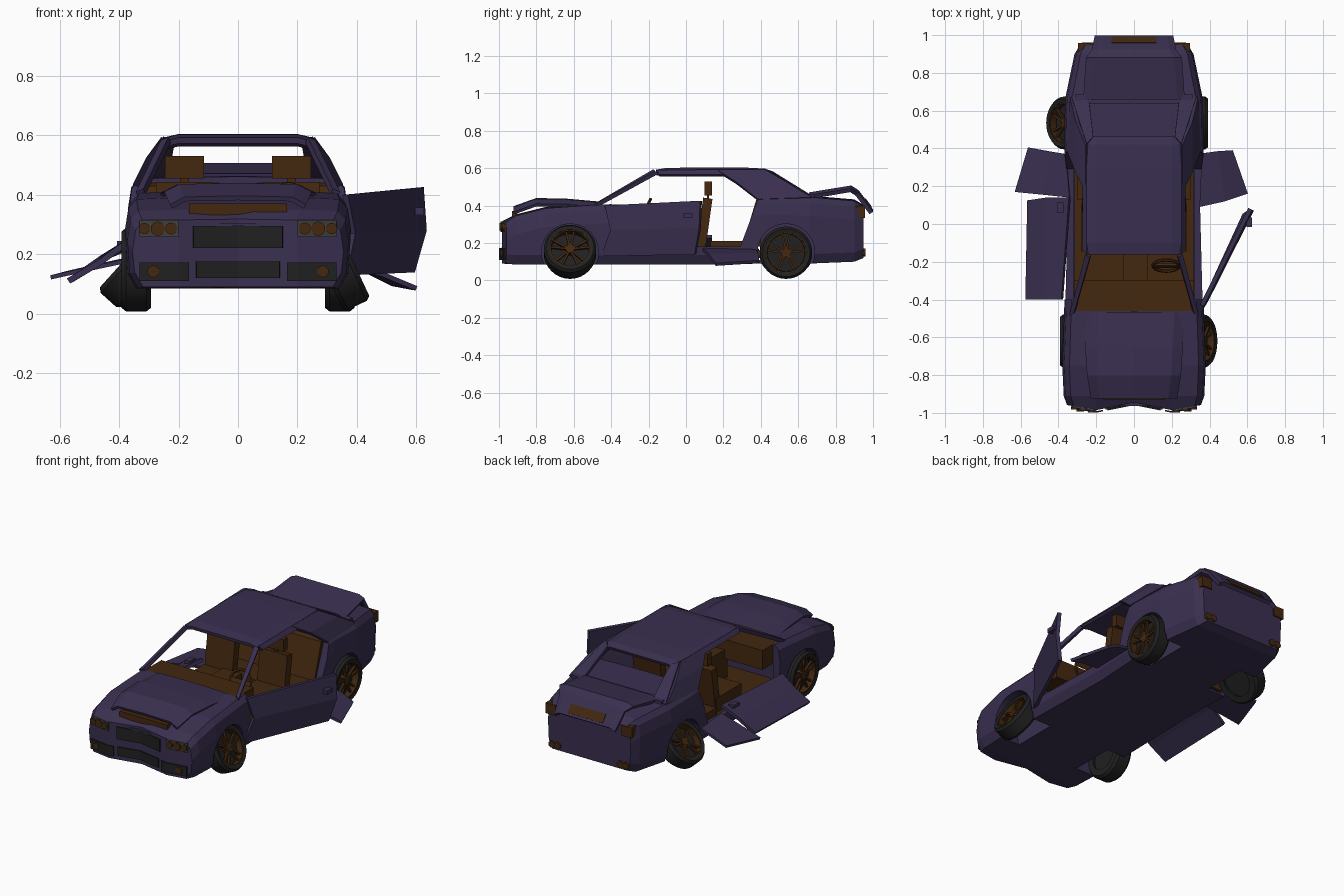
import bpy, bmesh, math
from mathutils import Matrix, Vector

if "Cube" in bpy.data.objects:
    bpy.data.objects.remove(bpy.data.objects["Cube"], do_unlink=True)


def material(name, rgb):
    m = bpy.data.materials.new(name)
    m.use_nodes = True
    m.diffuse_color = (*rgb, 1)
    bsdf = m.node_tree.nodes["Principled BSDF"]
    bsdf.inputs["Base Color"].default_value = (*rgb, 1)
    bsdf.inputs["Roughness"].default_value = 0.7
    return m


PURPLE = material("dark purple paint", (0.042, 0.029, 0.08))
BROWN = material("dark brown", (0.056, 0.021, 0.005))
BLACK = material("charcoal", (0.015, 0.015, 0.015))
GREY = material("lamp grey", (0.05, 0.046, 0.045))


def finish(name, bm, mat, matrix=Matrix(), smooth=False):
    bmesh.ops.recalc_face_normals(bm, faces=bm.faces)
    me = bpy.data.meshes.new(name)
    bm.to_mesh(me)
    bm.free()
    me.transform(matrix)
    me.materials.append(mat)
    ob = bpy.data.objects.new(name, me)
    bpy.context.collection.objects.link(ob)
    if smooth:
        for o in bpy.context.selected_objects:
            o.select_set(False)
        ob.select_set(True)
        bpy.context.view_layer.objects.active = ob
        bpy.ops.object.shade_smooth_by_angle(angle=math.radians(35))
    return ob


def box(name, loc, size, mat, matrix=Matrix(), tilt=0):
    bm = bmesh.new()
    bmesh.ops.create_cube(bm, size=1)
    m = Matrix.Translation(loc) @ Matrix.Rotation(tilt, 4, "X") @ Matrix.Diagonal((*size, 1))
    return finish(name, bm, mat, matrix @ m)


def cylinder(name, loc, r, depth, mat, axis="X", matrix=Matrix(), sides=24):
    bm = bmesh.new()
    bmesh.ops.create_cone(bm, cap_ends=True, segments=sides, radius1=r, radius2=r, depth=depth)
    turn = Matrix.Rotation(math.pi / 2, 4, "Y" if axis == "X" else "X")
    return finish(name, bm, mat, matrix @ Matrix.Translation(loc) @ turn, True)


def sheet(name, rows, mat, thick):
    """Grid of points, given some thickness."""
    bm = bmesh.new()
    vs = [[bm.verts.new(p) for p in row] for row in rows]
    for a, b in zip(vs, vs[1:]):
        for i in range(len(a) - 1):
            bm.faces.new((a[i], a[i + 1], b[i + 1], b[i]))
    ob = finish(name, bm, mat)
    mod = ob.modifiers.new("thickness", "SOLIDIFY")
    mod.thickness, mod.offset = thick, 0
    return ob


def prism(name, profile, x0, x1, mat):
    """Side profile in (y, z) drawn out across x."""
    bm = bmesh.new()
    face = bm.faces.new([bm.verts.new((x0, y, z)) for y, z in profile])
    geo = bmesh.ops.extrude_face_region(bm, geom=[face])["geom"]
    bmesh.ops.translate(bm, vec=(x1 - x0, 0, 0), verts=[g for g in geo if isinstance(g, bmesh.types.BMVert)])
    return finish(name, bm, mat)


def front_y(x):
    """Dented nose outline."""
    x = abs(x)
    return -0.945 - 0.2 * x if x < 0.2 else -0.985 + (x - 0.2) * 0.17


# Lower body: lofted sections (y, half width, bottom, top)
STATIONS = [(-0.95, 0.355, 0.09, 0.31), (-0.91, 0.372, 0.085, 0.345), (-0.75, 0.38, 0.085, 0.385),
            (-0.47, 0.37, 0.085, 0.405), (0.1, 0.355, 0.085, 0.42), (0.42, 0.37, 0.09, 0.455),
            (0.66, 0.365, 0.09, 0.445), (0.9, 0.315, 0.1, 0.425), (0.95, 0.285, 0.12, 0.395)]
bm = bmesh.new()
rings = []
for n, (y, w, b, t) in enumerate(STATIONS):
    half = [(0, b), (.56 * w, b), (.9 * w, b), (.98 * w, b + .05), (w, t - .1),
            (.97 * w, t - .03), (.9 * w, t), (.56 * w, t + .005), (0, t + .008)]
    ring = half + [(-x, z) for x, z in half[7:0:-1]]
    rings.append([bm.verts.new((x, front_y(x) if n == 0 else y, z)) for x, z in ring])
for a, b in zip(rings, rings[1:]):
    for i in range(16):
        j = (i + 1) % 16
        bm.faces.new((a[i], a[j], b[j], b[i]))
for ring in (rings[0], rings[-1]):
    for cap in ((0, 1, 7, 8), (1, 2, 6, 7), (2, 3, 4, 5, 6),
                (0, 15, 9, 8), (15, 14, 10, 9), (14, 13, 12, 11, 10)):
        bm.faces.new([ring[i] for i in cap])
body = finish("lower_body", bm, PURPLE)

# Cut the cabin, door openings and wheel wells
cutters = [box("cabin_cutter", (0, -0.03, 0.41), (0.64, 0.86, 0.6), PURPLE),
           prism("door_cutter", [(-.40, .18), (.29, .18), (.395, .46), (.395, .7), (-.40, .7)], -.6, .6, PURPLE)]
for s in (-1, 1):
    for y in (-0.62, 0.535):
        cutters.append(cylinder("well_cutter", (s * 0.36, y, 0.15), 0.153, 0.3, PURPLE))
bpy.context.view_layer.objects.active = body
for c in cutters:
    mod = body.modifiers.new("cut", "BOOLEAN")
    mod.object, mod.operation, mod.solver = c, "DIFFERENCE", "EXACT"
    bpy.ops.object.modifier_apply(modifier=mod.name)
    bpy.data.objects.remove(c, do_unlink=True)

# Roof, pillars and rear window surround
sheet("roof", [[(-.25, y, z - .012), (-.2, y, z), (.2, y, z), (.25, y, z - .012)]
               for y, z in ((-.16, .582), (-.1, .592), (.3, .594), (.42, .588), (.46, .572))], PURPLE, 0.02)
for s, side in ((-1, "right"), (1, "left")):
    sheet(side + "_front_pillar", [[(s * .34, -.48, .40), (s * .315, -.47, .41)],
                                   [(s * .255, -.16, .575), (s * .23, -.17, .585)]], PURPLE, 0.022)
    sheet(side + "_roof_rail", [[(s * .245, -.16, .585), (s * .265, -.14, .56)],
                                [(s * .245, .42, .588), (s * .265, .30, .56)]], PURPLE, 0.018)
    sheet(side + "_rear_pillar", [[(s * .25, .17, .583), (s * .30, .27, .52), (s * .345, .385, .43)],
                                  [(s * .25, .42, .588), (s * .30, .54, .52), (s * .33, .67, .44)]], PURPLE, 0.02)
    sheet(side + "_rear_window_side", [[(s * .25, .42, .588), (s * .33, .67, .44)],
                                       [(s * .215, .46, .575), (s * .24, .67, .445)]], PURPLE, 0.018)
box("rear_window_sill", (0, 0.66, 0.447), (0.62, 0.05, 0.03), PURPLE)

# Raised bonnet and boot lid
sheet("bonnet", [[(-w, y, z - .025), (-.8 * w, y, z), (0, y, z + .004), (.8 * w, y, z), (w, y, z - .025)]
                 for y, z, w in ((-.47, .41, .265), (-.65, .426, .255), (-.8, .428, .245), (-.92, .385, .225))],
      PURPLE, 0.016)
sheet("boot_lid", [[(-w, y, z - .015), (-.85 * w, y, z), (.85 * w, y, z), (w, y, z - .015)]
                   for y, z, w in ((.66, .46, .265), (.88, .497, .25), (.915, .475, .22), (.99, .375, .205))],
      PURPLE, 0.022)
sheet("rear_plate", [[(-.12, .957, .437), (.12, .957, .437)], [(-.12, .99, .393), (.12, .99, .393)]], BROWN, 0.008)
box("radiator_top", (0, -0.915, 0.345), (0.33, 0.03, 0.05), BROWN)


# Nose details
def nose_plate(name, xs, z0, z1, mat, out=0.004):
    sheet(name, [[(x, front_y(x) - out, z) for x in xs] for z in (z0, z1)], mat, 0.008)


nose_plate("upper_grille", (-.15, -.07, 0, .07, .15), .22, .295, BLACK)
nose_plate("lower_grille", (-.14, -.07, 0, .07, .14), .12, .175, BLACK, 0.01)
box("upper_grille_trim", (0, -0.955, 0.3), (0.28, 0.015, 0.01), PURPLE)
for s, side in ((-1, "right"), (1, "left")):
    nose_plate(side + "_headlight", (s * .2, s * .33), .258, .315, GREY)
    nose_plate(side + "_fog_recess", (s * .165, s * .2, s * .33), .11, .172, BLACK, 0.01)
    for k, (x, r) in enumerate(((.225, .02), (.27, .024), (.315, .019))):
        cylinder(f"{side}_headlamp_{k}", (s * x, front_y(x) - .008, .286), r, .016, BROWN, "Y", sides=14)
    cylinder(side + "_fog_lamp", (s * .285, front_y(.285) - .014, .142), .02, .016, BROWN, "Y", sides=14)
    # Tail details
    box(side + "_tail_light", (s * .262, .932, .365), (.07, .05, .065), BROWN)
    for k, x in enumerate((.215, .255)):
        cylinder(f"{side}_rear_lamp_{k}", (s * x, .945, .15), .021, .03, BROWN, "Y", sides=12)

# Interior
box("cabin_floor", (0, -0.03, 0.14), (0.63, 0.85, 0.04), BROWN)
box("dashboard", (0, -0.38, 0.345), (0.635, 0.16, 0.12), BROWN)
box("centre_console", (0.01, -0.2, 0.24), (0.13, 0.26, 0.2), BROWN)
bpy.ops.mesh.primitive_torus_add(location=(.17, -.22, .37), rotation=(math.radians(65), 0, 0), major_radius=.07,
                                 minor_radius=.009, major_segments=20, minor_segments=6)
bpy.context.object.name = "steering_wheel"
bpy.context.object.data.materials.append(BROWN)
box("steering_spoke", (.17, -.22, .37), (.13, .012, .03), BROWN, tilt=math.radians(-25))
for s, side in ((-1, "right"), (1, "left")):
    box(side + "_seat_cushion", (s * .18, -.02, .205), (.2, .25, .09), BROWN)
    box(side + "_seat_back", (s * .18, .1, .32), (.19, .05, .24), BROWN, tilt=math.radians(-8))
    box(side + "_headrest_post", (s * .18, .118, .45), (.03, .012, .05), BROWN)
    box(side + "_headrest", (s * .18, .118, .492), (.13, .04, .075), BROWN)
box("rear_cushion", (0, .25, .18), (.6, .24, .06), BROWN)
prism("rear_seat_back", [(.3, .18), (.4, .18), (.4, .44), (.375, .43)], -.31, .31, BROWN)

# Doors: one swung open, three lying loose
sheet("left_front_door", [[(.355, -.45, .13), (.385, -.4, .27), (.36, -.43, .40)],
                          [(.585, .05, .14), (.625, .075, .28), (.615, .08, .425)]], PURPLE, 0.022)
box("left_door_handle", (.61, .01, .345), (.03, .05, .025), PURPLE)
sheet("left_rear_door", [[(.345, .09, .165), (.48, .12, .135), (.60, .16, .085)],
                         [(.33, .37, .165), (.44, .385, .14), (.52, .39, .10)]], PURPLE, 0.016)
sheet("right_front_door", [[(-.38, -.40, .235), (-.46, -.40, .175), (-.57, -.40, .11)],
                           [(-.34, .14, .235), (-.46, .14, .185), (-.56, .125, .115)]], PURPLE, 0.02)
box("right_door_handle", (-.39, .085, .235), (.035, .055, .02), PURPLE)
sheet("right_rear_door", [[(-.34, .14, .185), (-.48, .155, .155), (-.63, .17, .122)],
                          [(-.36, .37, .185), (-.45, .385, .165), (-.56, .405, .14)]], PURPLE, 0.014)


# Wheels
def wheel(name, side, y, z, tilt):
    m = (Matrix.Translation((side * .342, y, z)) @ Matrix.Rotation(0 if side > 0 else math.pi, 4, "Z")
         @ Matrix.Rotation(-tilt, 4, "Y"))
    for part, mat, profile in (
            ("tyre", BLACK, [(-.05, .09), (-.05, .128), (-.035, .14), (.035, .14), (.05, .128), (.045, .108), (.01, .106)]),
            ("rim", BROWN, [(.01, .1), (.01, .109), (.043, .109), (.043, .102)])):
        bm = bmesh.new()
        vs = [bm.verts.new((x, 0, r)) for x, r in profile]
        es = [bm.edges.new((vs[i], vs[(i + 1) % len(vs)])) for i in range(len(vs))]
        bmesh.ops.spin(bm, geom=vs + es, axis=(1, 0, 0), cent=(0, 0, 0), angle=math.tau, steps=32)
        bmesh.ops.remove_doubles(bm, verts=bm.verts, dist=1e-5)
        finish(f"{name}_{part}", bm, mat, m, True)
    cylinder(name + "_backing", (-.015, 0, 0), .107, .03, BLACK, matrix=m)
    cylinder(name + "_hub", (.015, 0, 0), .024, .04, BROWN, matrix=m, sides=12)
    for k in range(10):
        angle = math.tau * (k // 2) / 5 + (0.2 if k % 2 else -0.2)
        box(f"{name}_spoke_{k}", (.026, 0, .062), (.014, .011, .09), BROWN, m @ Matrix.Rotation(angle, 4, "X"))


wheel("front_left_wheel", 1, -.62, .155, math.radians(25))
wheel("front_right_wheel", -1, -.62, .148, 0)
wheel("rear_left_wheel", 1, .535, .148, 0)
wheel("rear_right_wheel", -1, .535, .15, math.radians(42))
